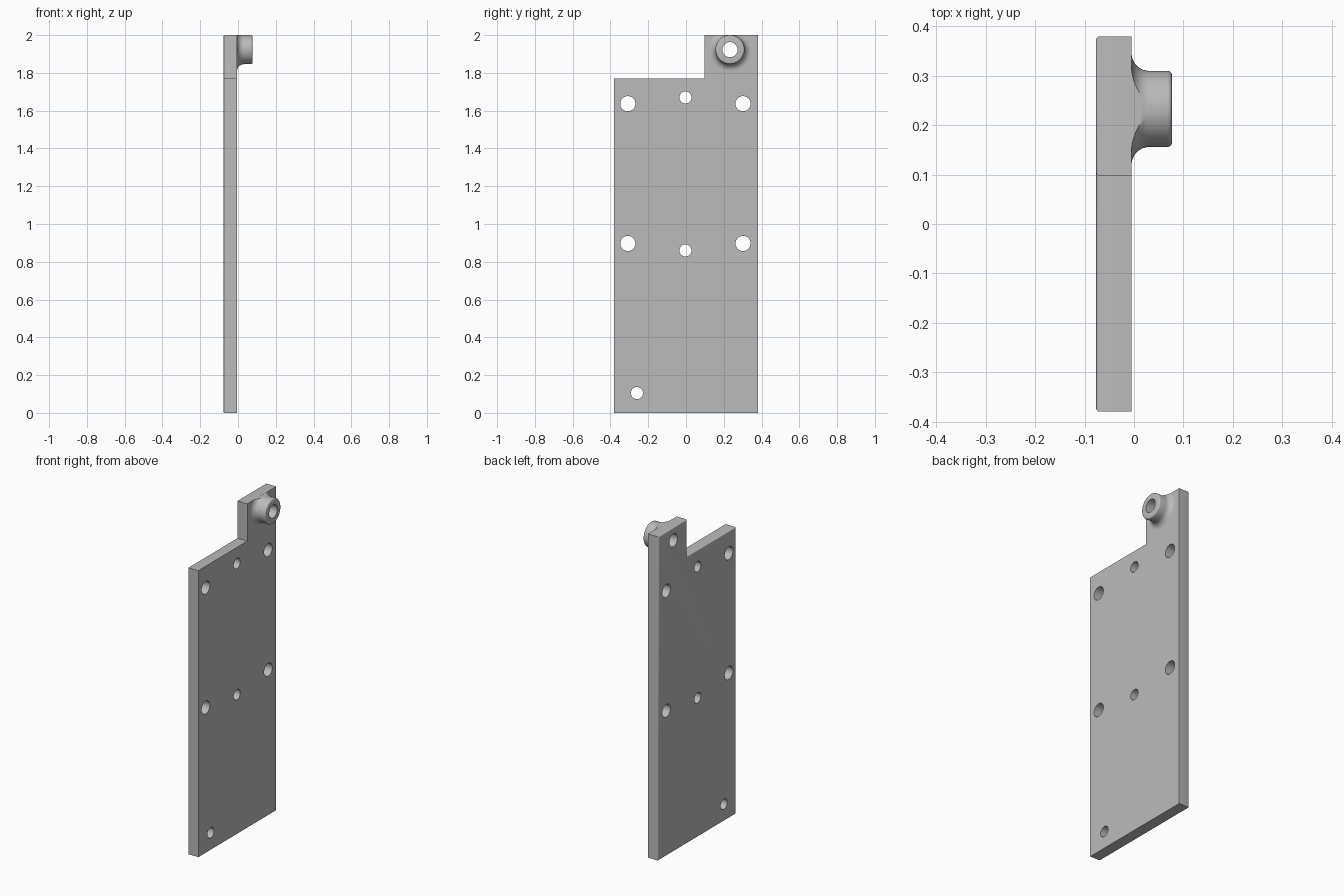
import bpy, bmesh
from math import pi, cos, sin
from mathutils import Matrix, Vector

cube = bpy.data.objects.get("Cube")
if cube:
    bpy.data.objects.remove(cube, do_unlink=True)

BACK, FACE, TIP = -0.077, -0.005, 0.077
BOSS_Y, BOSS_Z, BOSS_R = 0.233, 1.923, 0.077

grey = bpy.data.materials.new("plain grey")
grey.use_nodes = True
grey.diffuse_color = (0.5, 0.5, 0.5, 1)
grey.node_tree.nodes["Principled BSDF"].inputs["Base Color"].default_value = (0.5, 0.5, 0.5, 1)


def make_object(name, bm):
    bmesh.ops.recalc_face_normals(bm, faces=bm.faces[:])
    mesh = bpy.data.meshes.new(name)
    bm.to_mesh(mesh)
    bm.free()
    mesh.materials.append(grey)
    obj = bpy.data.objects.new(name, mesh)
    bpy.context.collection.objects.link(obj)
    return obj


def combine(target, tool, operation):
    mod = target.modifiers.new(operation.lower(), "BOOLEAN")
    mod.operation, mod.solver, mod.object = operation, "EXACT", tool
    bpy.context.view_layer.objects.active = target
    bpy.ops.object.modifier_apply(modifier=mod.name)
    bpy.data.objects.remove(tool, do_unlink=True)


# Plate with a raised tab, back rim rounded
outline = [(-0.38, 0), (0.38, 0), (0.38, 2), (0.098, 2), (0.098, 1.77), (-0.38, 1.77)]
bm = bmesh.new()
back = bm.faces.new([bm.verts.new((BACK, y, z)) for y, z in outline])
front = bmesh.ops.extrude_face_region(bm, geom=[back], use_keep_orig=True)["geom"]
bmesh.ops.translate(bm, vec=(FACE - BACK, 0, 0),
                    verts=[g for g in front if isinstance(g, bmesh.types.BMVert)])
rim = [e for e in bm.edges if all(abs(v.co.x - BACK) < 1e-5 for v in e.verts)]
bmesh.ops.bevel(bm, geom=rim, offset=0.007, segments=3, profile=0.5, affect="EDGES")
plate = make_object("mounting_plate", bm)

# Turned boss: flared root fillet, straight wall, rounded lip
FLARE, LIP = 0.036, 0.009
profile = [(FACE - 0.03, 0), (FACE - 0.03, BOSS_R + FLARE)]
for i in range(9):
    a = i / 8 * pi / 2
    profile.append((FACE + FLARE * (1 - cos(a)), BOSS_R + FLARE * (1 - sin(a))))
for i in range(5):
    a = i / 4 * pi / 2
    profile.append((TIP - LIP * (1 - sin(a)), BOSS_R - LIP * (1 - cos(a))))
profile.append((TIP, 0))
bm = bmesh.new()
points = [bm.verts.new((x, BOSS_Y, BOSS_Z + r)) for x, r in profile]
edges = [bm.edges.new(pair) for pair in zip(points, points[1:])]
bmesh.ops.spin(bm, geom=points + edges, cent=(0, BOSS_Y, BOSS_Z), axis=(1, 0, 0),
               angle=2 * pi, steps=64, use_duplicate=False)
bmesh.ops.remove_doubles(bm, verts=bm.verts[:], dist=1e-5)
# Trim the flare level with the top of the tab
bmesh.ops.bisect_plane(bm, geom=bm.verts[:] + bm.edges[:] + bm.faces[:],
                       plane_co=(0, 0, 1.9995), plane_no=(0, 0, 1), clear_outer=True)
bmesh.ops.holes_fill(bm, edges=[e for e in bm.edges if e.is_boundary], sides=0)
combine(plate, make_object("boss", bm), "UNION")

# Through holes: y, z, radius
holes = [(y, z, 0.04) for y in (-0.308, 0.302) for z in (0.897, 1.637)]
holes += [(-0.003, 0.86, 0.032), (-0.003, 1.67, 0.032), (-0.26, 0.105, 0.032)]
holes.append((BOSS_Y, BOSS_Z, 0.04))
bm = bmesh.new()
for y, z, radius in holes:
    bmesh.ops.create_cone(bm, cap_ends=True, segments=48, radius1=radius, radius2=radius, depth=0.4,
                          matrix=Matrix.Translation((0, y, z)) @ Matrix.Rotation(pi / 2, 4, "Y"))
cutter = make_object("hole_cutter", bm)
cutter.hide_render = True
combine(plate, cutter, "DIFFERENCE")

bpy.ops.object.select_all(action="DESELECT")
plate.select_set(True)
bpy.context.view_layer.objects.active = plate
bpy.ops.object.shade_smooth_by_angle(angle=0.6)
